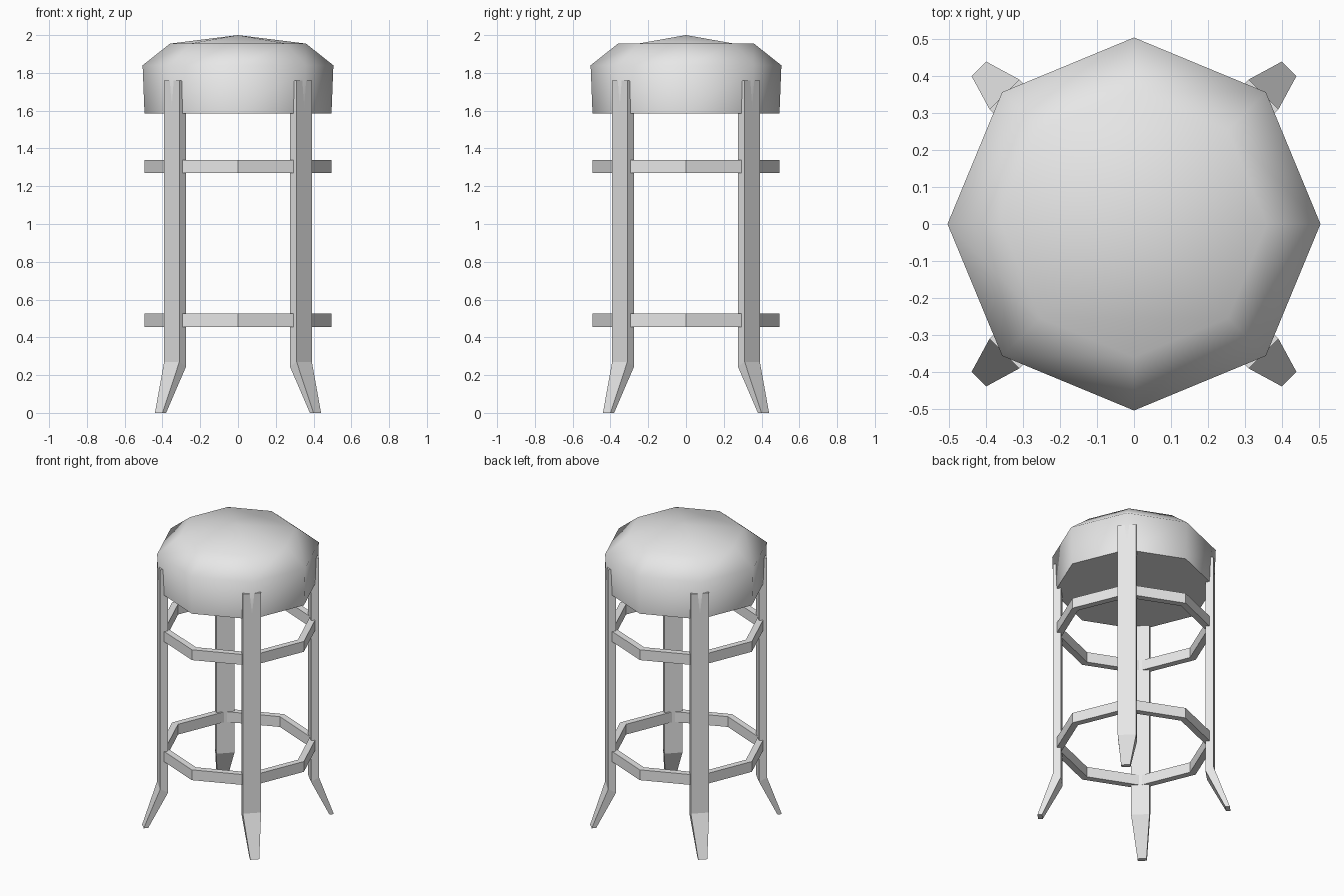
import bpy
from math import pi, sin, cos, radians

cube = bpy.data.objects.get("Cube")
if cube:
    bpy.data.objects.remove(cube, do_unlink=True)

grey = bpy.data.materials.new("plain grey")
grey.use_nodes = True
grey.diffuse_color = (0.8, 0.8, 0.8, 1)
grey.node_tree.nodes["Principled BSDF"].inputs["Base Color"].default_value = (0.8, 0.8, 0.8, 1)

SIDES = 8


def make(name, verts, faces):
    mesh = bpy.data.meshes.new(name)
    mesh.from_pydata(verts, [], faces)
    mesh.materials.append(grey)
    obj = bpy.data.objects.new(name, mesh)
    bpy.context.collection.objects.link(obj)
    return obj


def ring(radius, z):
    return [(radius * cos(2 * pi * i / SIDES), radius * sin(2 * pi * i / SIDES), z)
            for i in range(SIDES)]


def band(a, b):
    """Quads joining ring number a to ring number b."""
    return [(a * SIDES + i, a * SIDES + (i + 1) % SIDES,
             b * SIDES + (i + 1) % SIDES, b * SIDES + i) for i in range(SIDES)]


# Padded seat: octagonal wall, sloped shoulder and a low crown
verts = ring(0.495, 1.585) + ring(0.505, 1.84) + ring(0.36, 1.955) + [(0, 0, 2)]
faces = [tuple(reversed(range(SIDES)))] + band(0, 1) + band(1, 2)
top, apex = 2 * SIDES, 3 * SIDES
for start in (1, 5):        # front and back corners are flat flaps
    a, b, c = (top + start + k for k in range(3))
    faces += [(a, b, c), (a, c, apex)]
for start in (3, 7):        # the sides run up to the apex
    a, b, c = (top + (start + k) % SIDES for k in range(3))
    faces += [(a, b, apex), (b, c, apex)]
seat = make("seat", verts, faces)
for poly in seat.data.polygons:
    poly.use_smooth = True
seat.data.set_sharp_from_angle(angle=radians(60))

# Octagonal foot rails
for name, low, high in (("lower_rail", 0.455, 0.525), ("upper_rail", 1.27, 1.34)):
    verts = ring(0.495, low) + ring(0.495, high) + ring(0.45, high) + ring(0.45, low)
    make(name, verts, band(0, 1) + band(1, 2) + band(2, 3) + band(3, 0))

# Flat legs with tapered feet kicked outwards
# Each section: inner radius, inner z, outer radius, outer z, half width
sections = [(0.566, 0, 0.594, 0, 0.028),
            (0.446, 0.245, 0.496, 0.27, 0.057),
            (0.446, 1.76, 0.496, 1.76, 0.057)]
verts = []
for r_in, z_in, r_out, z_out, half in sections:
    verts += [(r_in, -half, z_in), (r_out, -half, z_out),
              (r_out, half, z_out), (r_in, half, z_in)]
faces = [(3, 2, 1, 0), (8, 9, 10, 11)]
for s in (0, 4):
    faces += [(s + i, s + (i + 1) % 4, s + 4 + (i + 1) % 4, s + 4 + i) for i in range(4)]
for name, angle in (("back_left_leg", 45), ("back_right_leg", 135),
                    ("front_right_leg", 225), ("front_left_leg", 315)):
    leg = make(name, verts, faces)
    leg.rotation_euler.z = radians(angle)
